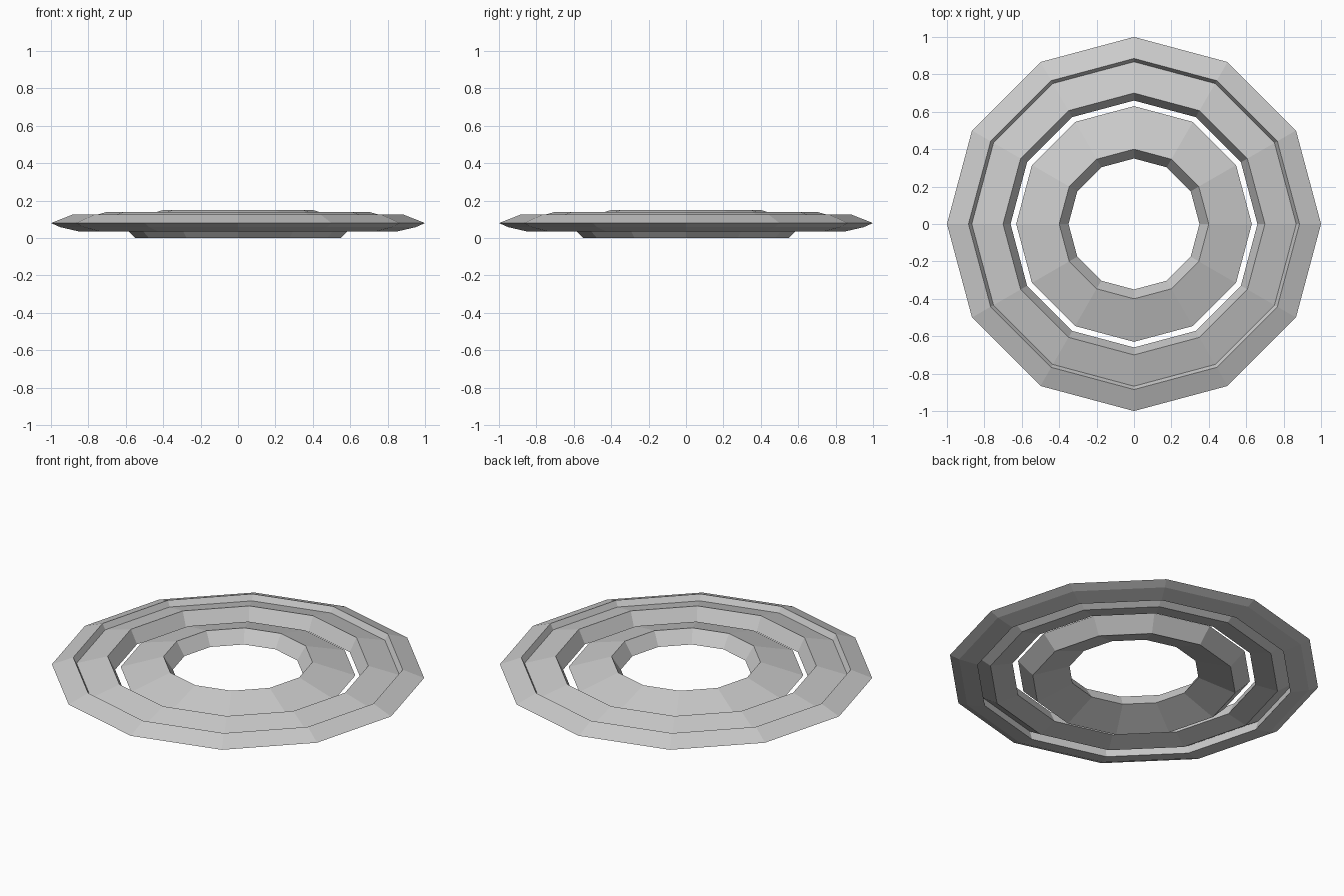
import bpy, bmesh, math

if "Cube" in bpy.data.objects:
    bpy.data.objects.remove(bpy.data.objects["Cube"])

SIDES = 12

grey = bpy.data.materials.new("light_grey")
grey.diffuse_color = (0.6, 0.6, 0.6, 1)
grey.use_nodes = True
grey.node_tree.nodes["Principled BSDF"].inputs["Base Color"].default_value = grey.diffuse_color


def ring(name, profile):
    """Sweep a closed (radius, height) profile around z with flat facets."""
    bm = bmesh.new()
    loops = []
    for i in range(SIDES):
        a = 2 * math.pi * i / SIDES
        loops.append([bm.verts.new((r * math.cos(a), r * math.sin(a), z))
                      for r, z in profile])
    n = len(profile)
    for i in range(SIDES):
        a, b = loops[i], loops[(i + 1) % SIDES]
        for j in range(n):
            k = (j + 1) % n
            bm.faces.new((a[j], b[j], b[k], a[k]))
    bmesh.ops.recalc_face_normals(bm, faces=bm.faces[:])
    mesh = bpy.data.meshes.new(name)
    bm.to_mesh(mesh)
    bm.free()
    mesh.materials.append(grey)
    obj = bpy.data.objects.new(name, mesh)
    bpy.context.collection.objects.link(obj)
    return obj


# Sharp outer rim, with a small step on its inner side
ring("outer_ring", [(1.0, 0.08), (0.885, 0.125), (0.866, 0.09),
                    (0.85, 0.035), (0.95, 0.058)])

# Middle ring, tucked against the outer rim
ring("middle_ring", [(0.868, 0.092), (0.70, 0.14), (0.66, 0.062), (0.78, 0.035)])

# Inner ring, separated by a narrow gap
ring("inner_ring", [(0.63, 0.08), (0.40, 0.15), (0.35, 0.075), (0.55, 0.0)])
